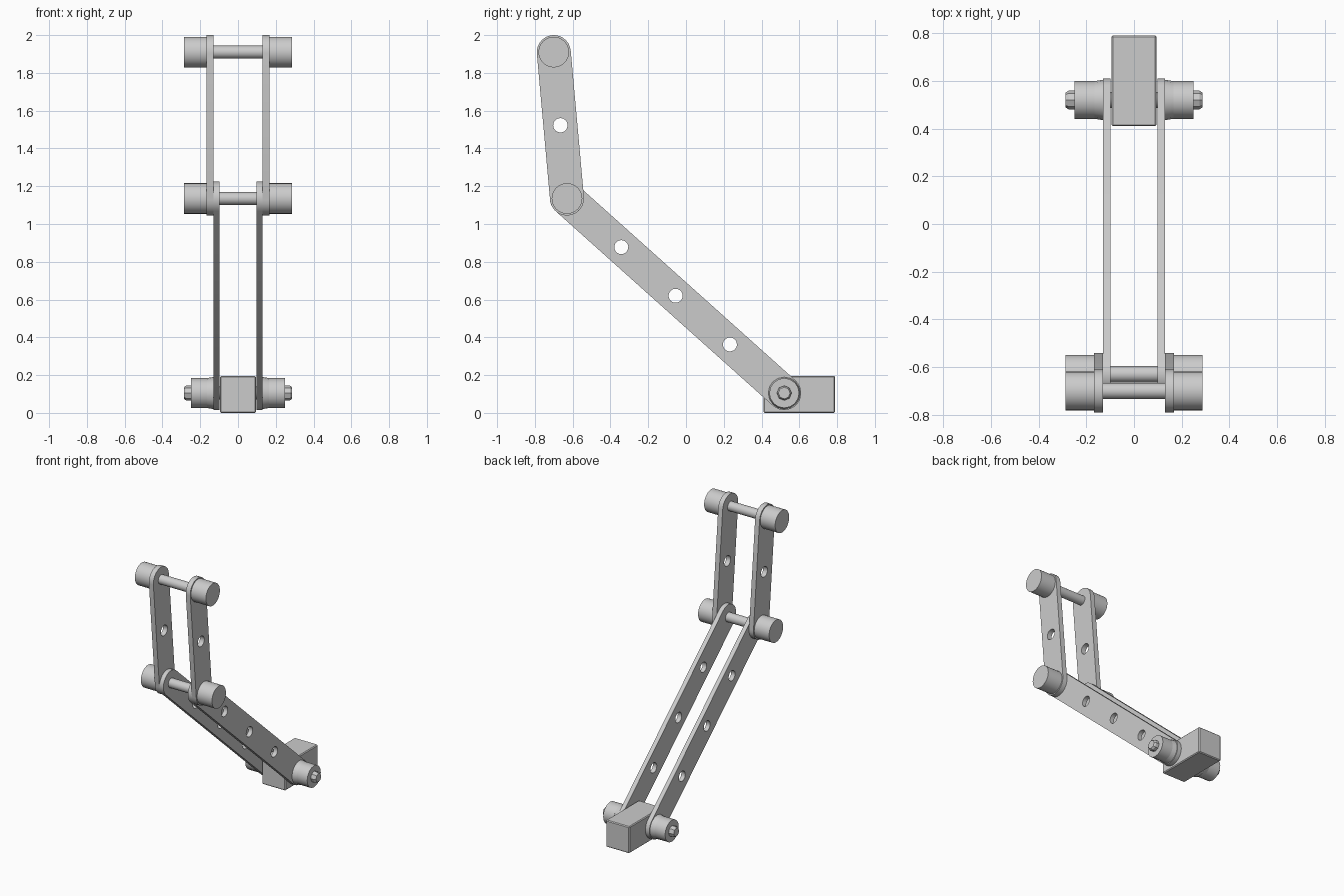
import bpy, math
from mathutils import Vector, Matrix

if "Cube" in bpy.data.objects:
    bpy.data.objects.remove(bpy.data.objects["Cube"])

# Joint centres (y, z)
BASE, ELBOW, TOP = (0.52, 0.105), (-0.63, 1.135), (-0.70, 1.91)


def smooth(obj):
    bpy.ops.object.select_all(action='DESELECT')
    obj.select_set(True)
    bpy.context.view_layer.objects.active = obj
    bpy.ops.object.shade_smooth_by_angle(angle=math.radians(35))


def cylinder(name, joint, x0, x1, r0, r1=None, sides=32):
    """Cylinder or taper along x from x0 (radius r0) to x1 (radius r1)."""
    bpy.ops.mesh.primitive_cone_add(
        vertices=sides, radius1=r0, radius2=r0 if r1 is None else r1,
        depth=abs(x1 - x0), location=((x0 + x1) / 2, *joint),
        rotation=(0, math.copysign(math.pi / 2, x1 - x0), 0))
    obj = bpy.context.object
    obj.name = name
    smooth(obj)
    return obj


def arc(cx, r, a0, a1, n):
    return [(cx + r * math.cos(a0 + (a1 - a0) * i / n),
             r * math.sin(a0 + (a1 - a0) * i / n)) for i in range(n + 1)]


def link(name, start, end, x, thick, half_width, holes, hole_r):
    """Round-ended flat bar with evenly spaced holes between two joints."""
    p, q = Vector((x, *start)), Vector((x, *end))
    length = (q - p).length
    h = math.pi / 2
    loops = [arc(length, half_width, -h, h, 14) + arc(0, half_width, h, 3 * h, 14)]
    for i in range(holes):
        loops.append(arc(length * (i + 1) / (holes + 1), hole_r, 0, 4 * h, 24)[:-1])
    curve = bpy.data.curves.new(name, 'CURVE')
    curve.dimensions = '2D'
    curve.fill_mode = 'BOTH'
    curve.extrude = thick / 2
    for pts in loops:
        s = curve.splines.new('POLY')
        s.points.add(len(pts) - 1)
        for pt, (u, v) in zip(s.points, pts):
            pt.co = (u, v, 0, 1)
        s.use_cyclic_u = True
    obj = bpy.data.objects.new(name, curve)
    bpy.context.collection.objects.link(obj)
    d = (q - p).normalized()
    n = Vector((0, -d.z, d.y))
    m = Matrix((d, n, d.cross(n))).transposed().to_4x4()
    m.translation = p
    obj.matrix_world = m
    bpy.ops.object.select_all(action='DESELECT')
    obj.select_set(True)
    bpy.context.view_layer.objects.active = obj
    bpy.ops.object.convert(target='MESH')
    smooth(bpy.context.object)


# Base block
bpy.ops.mesh.primitive_cube_add(size=1, location=(0, 0.60, 0.10))
block = bpy.context.object
block.name = "base_block"
block.scale = (0.19, 0.38, 0.195)
block.location.z = 0.0975
bpy.ops.object.transform_apply(location=False, rotation=False, scale=True)
bevel = block.modifiers.new("soft_edges", 'BEVEL')
bevel.width = 0.006
bevel.segments = 1

# Cross rods
cylinder("elbow_rod", ELBOW, -0.18, 0.18, 0.034, sides=24)
cylinder("top_rod", TOP, -0.18, 0.18, 0.034, sides=24)
cylinder("base_axle", BASE, -0.14, 0.14, 0.034, sides=24)

for side, s in (("right", 1), ("left", -1)):
    # Linkage bars
    link(f"lower_link_{side}", BASE, ELBOW, s * 0.115, 0.032, 0.09, 3, 0.037)
    link(f"upper_link_{side}", ELBOW, TOP, s * 0.149, 0.036, 0.09, 1, 0.038)
    # Round knobs on the two upper joints
    for label, joint in (("elbow", ELBOW), ("top", TOP)):
        cylinder(f"{label}_knob_{side}", joint, s * 0.165, s * 0.287, 0.081)
    # Base joint: washer, knob and bolt end
    cylinder(f"base_washer_{side}", BASE, s * 0.129, s * 0.17, 0.085, 0.078, 16)
    cylinder(f"base_knob_{side}", BASE, s * 0.165, s * 0.25, 0.079, sides=16)
    cylinder(f"bolt_collar_{side}", BASE, s * 0.245, s * 0.275, 0.039, sides=8)
    cylinder(f"bolt_tip_{side}", BASE, s * 0.275, s * 0.287, 0.039, 0.031, 8)
